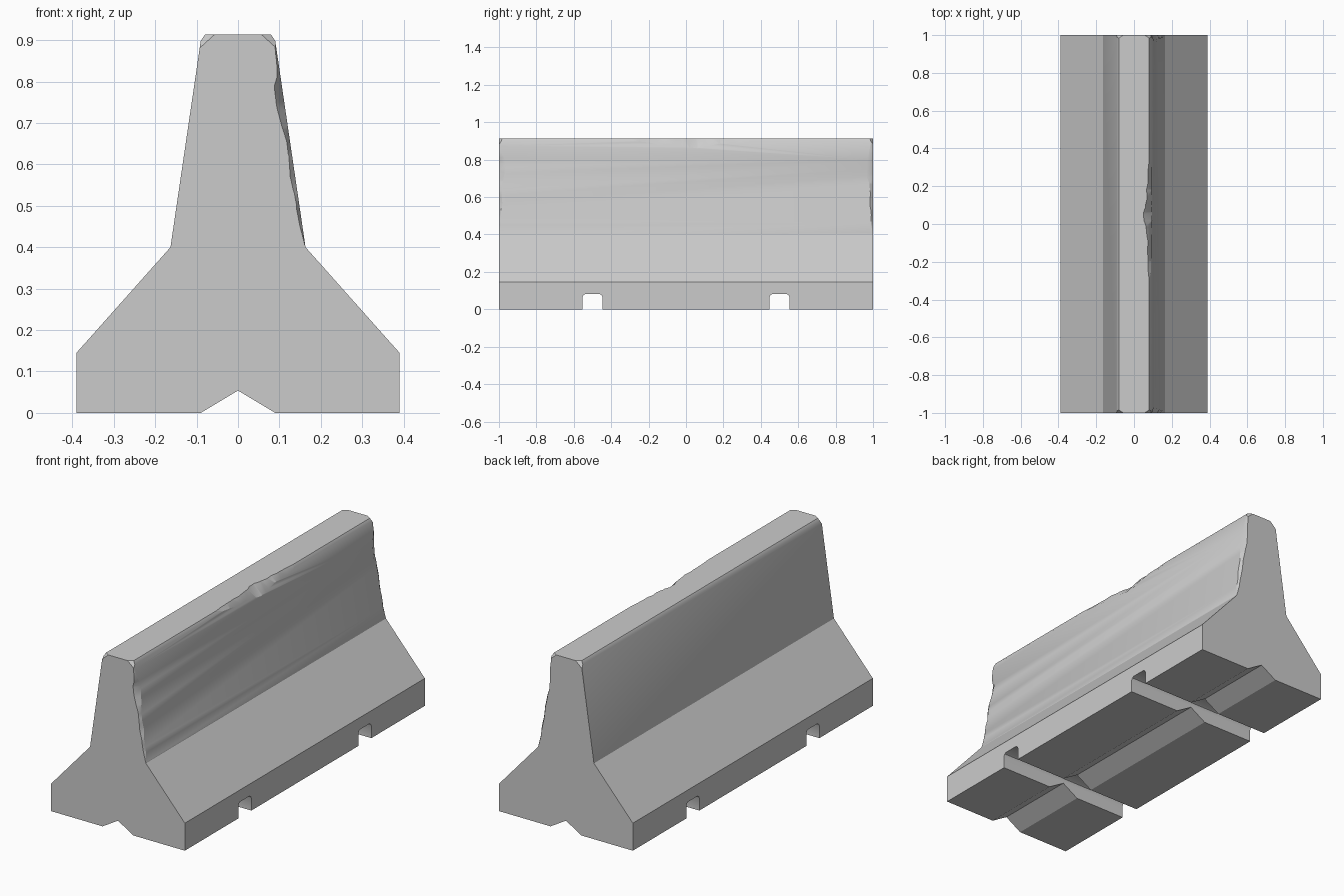
import bpy, bmesh
from mathutils import Vector

if "Cube" in bpy.data.objects:
    bpy.data.objects.remove(bpy.data.objects["Cube"])


def make_object(name, bm):
    bmesh.ops.recalc_face_normals(bm, faces=bm.faces)
    me = bpy.data.meshes.new(name)
    bm.to_mesh(me)
    bm.free()
    ob = bpy.data.objects.new(name, me)
    bpy.context.collection.objects.link(ob)
    return ob


def loft(bm, rings):
    """Skin a closed solid through rings with equal point counts."""
    vs = [[bm.verts.new(p) for p in r] for r in rings]
    n = len(vs[0])
    for a, b in zip(vs, vs[1:]):
        for i in range(n):
            j = (i + 1) % n
            bm.faces.new((a[i], a[j], b[j], b[i]))
    bm.faces.new(vs[0])
    bm.faces.new(vs[-1][::-1])


# Barrier body: mirrored profile run along y, V groove underneath
half = [(0.09, 0), (0.39, 0), (0.39, 0.145), (0.163, 0.40),
        (0.09, 0.898), (0.08, 0.913)]
profile = half + [(-x, z) for x, z in reversed(half)] + [(0, 0.054)]
bm = bmesh.new()
loft(bm, [[(x, y, z) for x, z in profile] for y in (-1, 1)])

# Small clipped corners at both ends of the top
for sx in (-1, 1):
    for sy in (-1, 1):
        cut = bmesh.ops.bisect_plane(
            bm, geom=bm.verts[:] + bm.edges[:] + bm.faces[:],
            plane_co=(0.057 * sx, sy, 0.913),
            plane_no=(0.91 * sx, 1.3 * sy, 1), clear_outer=True)
        edges = [e for e in cut["geom_cut"] if isinstance(e, bmesh.types.BMEdge)]
        bmesh.ops.holes_fill(bm, edges=edges, sides=0)
barrier = make_object("concrete_barrier", bm)

cutters = []

# Two lifting slots across the base
for cy in (-0.5, 0.5):
    slot = [(-0.054, -0.05), (0.054, -0.05), (0.054, 0.066), (0.048, 0.077),
            (0.038, 0.082), (-0.038, 0.082), (-0.048, 0.077), (-0.054, 0.066)]
    bm = bmesh.new()
    loft(bm, [[(x, cy + y, z) for y, z in slot] for x in (-0.5, 0.5)])
    cutters.append(make_object("slot_cutter", bm))


def chip(stations, u, v):
    """Wedge following an edge; each station is (point, depth along u, depth along v)."""
    rings = []
    for p, a, b in stations:
        p, a, b = Vector(p), Vector(u) * a, Vector(v) * b
        rings.append([p + 1.5 * a - 0.5 * b, p - 0.5 * a + 1.5 * b, p - a - b])
    bm = bmesh.new()
    loft(bm, rings)
    bmesh.ops.triangulate(bm, faces=bm.faces)
    cutters.append(make_object("chip_cutter", bm))


def edge_x(z):
    return 0.163 - (z - 0.40) * 0.073 / 0.498


# Broken upright edges at the two ends of the right side: z, x depth, y depth
front = [(0.405, .001, .002), (0.45, .006, .010), (0.49, .008, .014), (0.53, .008, .010),
         (0.57, .012, .018), (0.62, .008, .012), (0.65, .008, .016), (0.69, .014, .022),
         (0.73, .019, .030), (0.78, .019, .034), (0.81, .009, .024), (0.85, .004, .008),
         (0.88, .003, .008), (0.897, .001, .003)]
back = [(0.405, .001, .002), (0.46, .008, .012), (0.52, .009, .010), (0.57, .012, .017),
        (0.62, .010, .014), (0.67, .014, .020), (0.71, .018, .034), (0.76, .016, .033),
        (0.80, .012, .028), (0.84, .006, .012), (0.87, .006, .014), (0.897, .002, .006)]
for sy, data in ((-1, front), (1, back)):
    chip([((edge_x(z), sy, z), a, b) for z, a, b in data], (-1, 0, 0), (0, -sy, 0))

# Broken top edge in the middle of the right side: y, x depth, z depth
top = [(-0.31, .008, .012), (-0.25, .013, .014), (-0.20, .015, .018), (-0.15, .017, .025),
       (-0.10, .014, .022), (-0.06, .020, .026), (-0.02, .024, .034), (0.02, .036, .040),
       (0.06, .038, .044), (0.10, .027, .040), (0.13, .020, .030), (0.18, .022, .024),
       (0.23, .015, .024), (0.29, .013, .021), (0.34, .008, .012)]
chip([((0.088, y, 0.913), a, b) for y, a, b in top], (-1, 0, 0), (0, 0, -1))

# Apply all cuts and remove the cutters
bpy.context.view_layer.objects.active = barrier
barrier.select_set(True)
for c in cutters:
    c.hide_render = True
    mod = barrier.modifiers.new("cut", 'BOOLEAN')
    mod.operation = 'DIFFERENCE'
    mod.solver = 'EXACT'
    mod.object = c
    bpy.ops.object.modifier_apply(modifier=mod.name)
    bpy.data.objects.remove(c, do_unlink=True)
bpy.ops.object.shade_smooth_by_angle()
